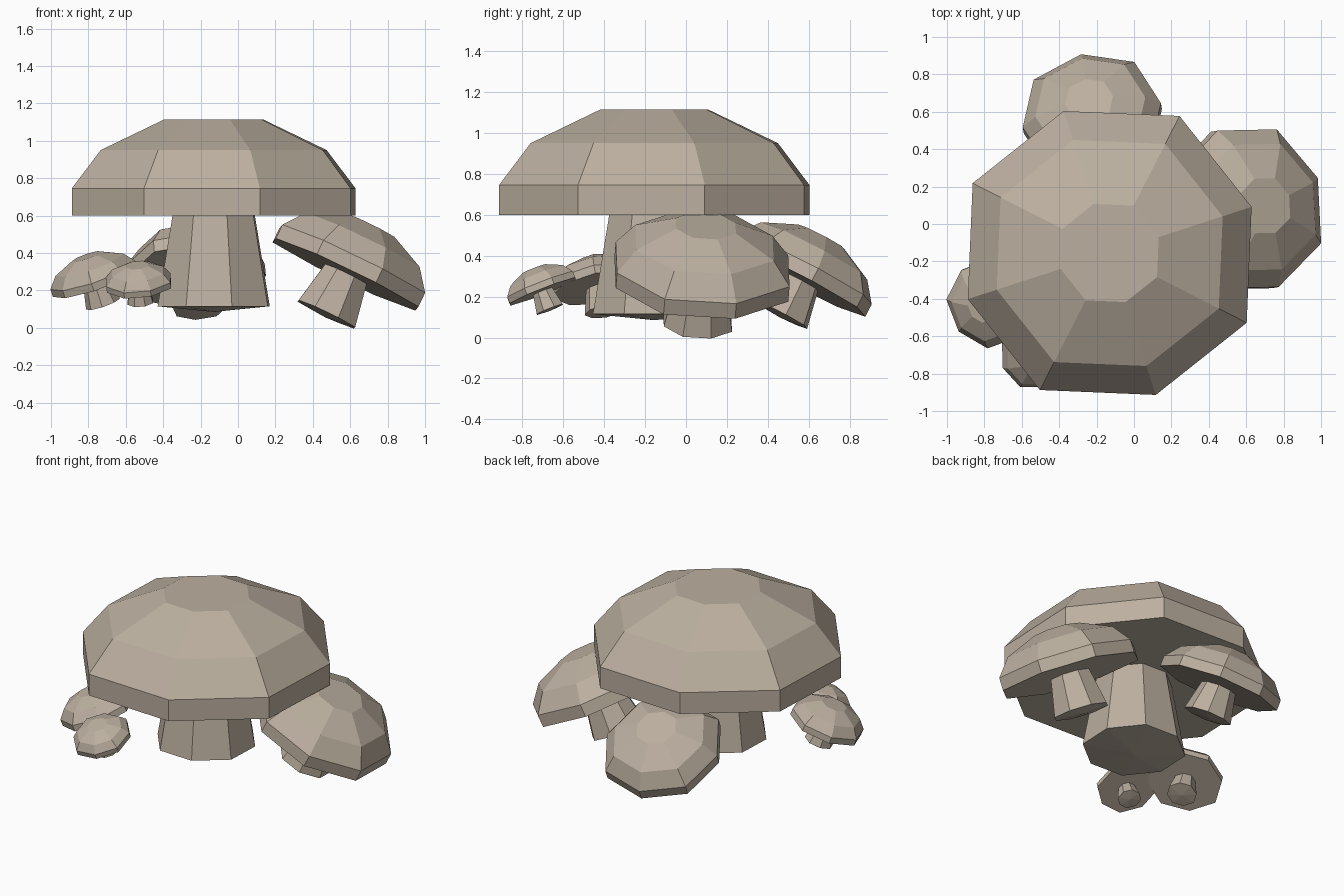
import bpy, bmesh, math
from mathutils import Vector, Quaternion, Matrix

if "Cube" in bpy.data.objects:
    bpy.data.objects.remove(bpy.data.objects["Cube"])

SIDES = 8
tan = bpy.data.materials.new("warm_tan")
tan.diffuse_color = (0.50, 0.43, 0.35, 1)
tan.use_nodes = True
tan.node_tree.nodes["Principled BSDF"].inputs["Base Color"].default_value = tan.diffuse_color

# (radius, height) profiles; z = 0 is the underside of the cap
CAP = [(0.81, 0.0), (0.81, 0.145), (0.645, 0.35), (0.28, 0.515)]


def lathe(name, profile, matrix, tip=None):
    """Eight-sided stack of rings; the bottom is flat, or a shallow fan down to tip."""
    bm = bmesh.new()
    rings = []
    for r, z in profile:
        ring = []
        for i in range(SIDES):
            a = math.tau * i / SIDES
            k = r * (0.985 if i % 2 == 0 else 1.015)
            ring.append(bm.verts.new((k * math.cos(a), k * math.sin(a), z)))
        rings.append(ring)
    for lo, hi in zip(rings, rings[1:]):
        for i in range(SIDES):
            j = (i + 1) % SIDES
            bm.faces.new((lo[i], lo[j], hi[j], hi[i]))
    bm.faces.new(rings[-1])
    if tip is None:
        bm.faces.new(rings[0][::-1])
    else:
        apex = bm.verts.new((0, 0, tip))
        for i in range(SIDES):
            bm.faces.new((rings[0][(i + 1) % SIDES], rings[0][i], apex))
    bm.transform(matrix)
    bmesh.ops.recalc_face_normals(bm, faces=bm.faces[:])
    mesh = bpy.data.meshes.new(name)
    bm.to_mesh(mesh)
    bm.free()
    mesh.materials.append(tan)
    bpy.context.collection.objects.link(bpy.data.objects.new(name, mesh))


def mushroom(name, centre, scale, spin, lean_dir, lean, stem_len):
    az = math.radians(lean_dir)
    tilt = Quaternion((-math.sin(az), math.cos(az), 0), math.radians(lean))
    m = (Matrix.Translation(Vector(centre)) @ tilt.to_matrix().to_4x4()
         @ Matrix.Rotation(math.radians(spin), 4, 'Z') @ Matrix.Scale(scale, 4))
    lathe(name + "_cap", CAP, m)
    stem = [(0.32, -stem_len), (0.235, 0.0), (0.23, 0.02)]
    lathe(name + "_stem", stem, m, tip=-stem_len - 0.03)


# name, cap underside centre, scale, spin, lean direction, lean angle, stem length
mushroom("large_mushroom", (-0.13, -0.155, 0.60), 1.0, 18, 0, 0, 0.485)
mushroom("right_mushroom", (0.575, 0.075, 0.285), 0.565, 22.5, 10, 26, 0.42)
mushroom("back_mushroom", (-0.22, 0.55, 0.278), 0.47, 10, 100, 28, 0.40)
mushroom("left_mushroom", (-0.76, -0.42, 0.24), 0.295, 41, 207, 21, 0.41)
mushroom("front_left_mushroom", (-0.53, -0.70, 0.225), 0.23, 20, 257, 22, 0.41)
